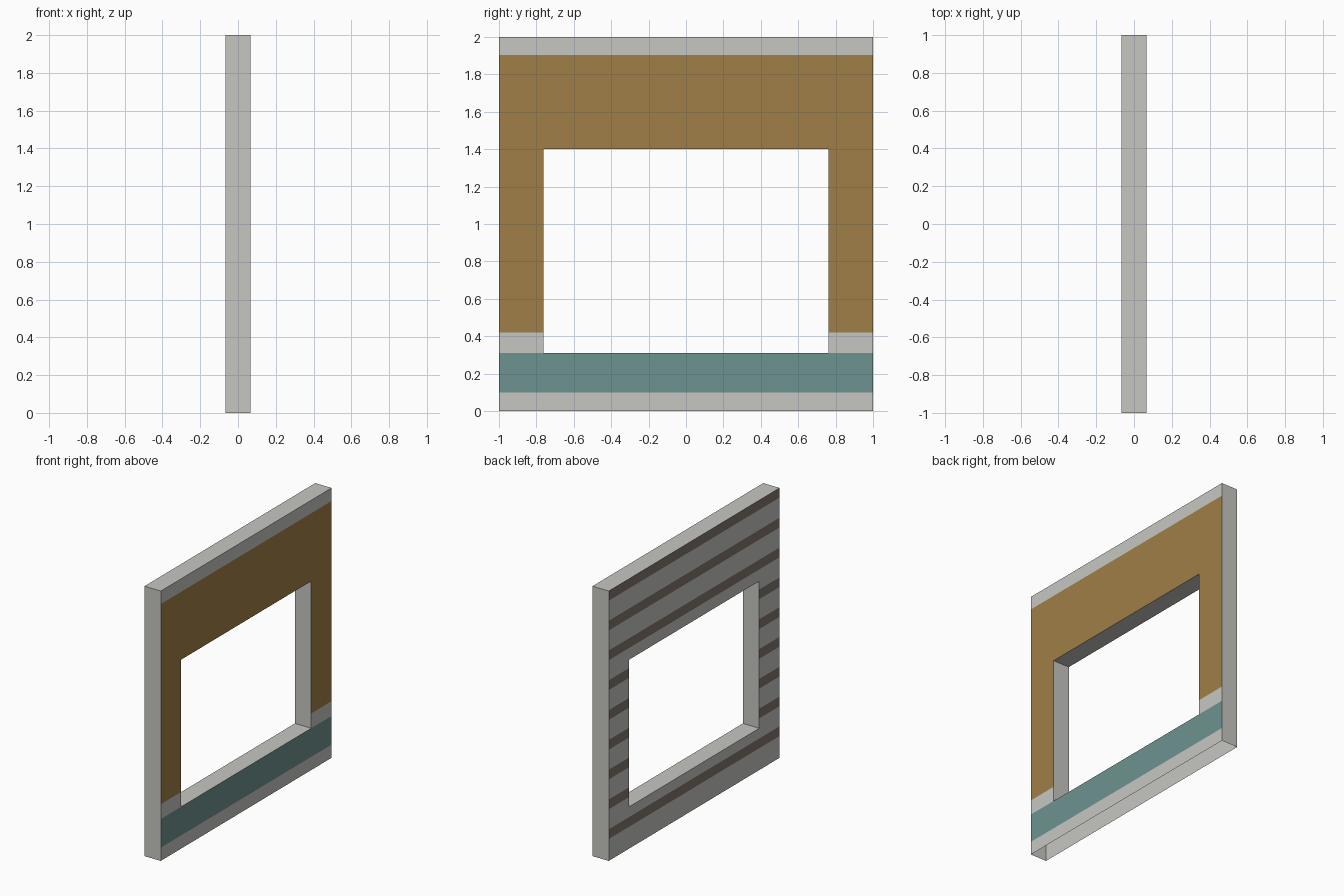
import bpy, bmesh

if "Cube" in bpy.data.objects:
    bpy.data.objects.remove(bpy.data.objects["Cube"])

T = 0.067                      # half thickness
WY, WZ0, WZ1 = 0.762, 0.31, 1.40   # window opening
STRIPES = [(0.162 + 0.2208 * k, min(0.234 + 0.2208 * k, 2.0)) for k in range(9)]


def material(name, rgb):
    m = bpy.data.materials.new(name)
    lin = [((c / 255 + 0.055) / 1.055) ** 2.4 for c in rgb]
    m.diffuse_color = (*lin, 1)
    m.use_nodes = True
    m.node_tree.nodes["Principled BSDF"].inputs["Base Color"].default_value = m.diffuse_color
    return m


mats = [material("pale grey", (198, 198, 194)),
        material("ochre", (159, 126, 71)),
        material("teal", (109, 146, 144)),
        material("dark siding line", (130, 119, 109))]


def inner_colour(z):
    """Room side: ochre wall over a teal dado, grey rails between."""
    if 0.42 < z < 1.903:
        return 1
    return 2 if 0.098 < z < 0.31 else 0


def outer_colour(z):
    """Outside: regular horizontal siding lines."""
    return 3 if any(a < z < b for a, b in STRIPES) else 0


# Grid lines shared by both sides
ys = [-1, -WY, WY, 1]
zs = sorted({0, 0.098, WZ0, 0.42, WZ1, 1.903, 2.0} | {round(v, 4) for s in STRIPES for v in s})
bm = bmesh.new()


def quad(pts, mat=0):
    f = bm.faces.new([bm.verts.new(p) for p in pts])
    f.material_index = mat


def solid(i, j):
    if not (0 <= i < len(ys) - 1 and 0 <= j < len(zs) - 1):
        return False
    return not (i == 1 and WZ0 < (zs[j] + zs[j + 1]) / 2 < WZ1)


for i in range(len(ys) - 1):
    for j in range(len(zs) - 1):
        if not solid(i, j):
            continue
        a, b, c, d = ys[i], ys[i + 1], zs[j], zs[j + 1]
        mid = (c + d) / 2
        # room side and outer side
        quad([(T, a, c), (T, b, c), (T, b, d), (T, a, d)], inner_colour(mid))
        quad([(-T, a, c), (-T, a, d), (-T, b, d), (-T, b, c)], outer_colour(mid))
        # ends, top and window reveal (the underside stays open)
        if not solid(i - 1, j):
            quad([(-T, a, c), (T, a, c), (T, a, d), (-T, a, d)])
        if not solid(i + 1, j):
            quad([(-T, b, c), (-T, b, d), (T, b, d), (T, b, c)])
        if not solid(i, j + 1):
            quad([(-T, a, d), (T, a, d), (T, b, d), (-T, b, d)])
        if j > 0 and not solid(i, j - 1):
            quad([(-T, a, c), (-T, b, c), (T, b, c), (T, a, c)])

bmesh.ops.remove_doubles(bm, verts=bm.verts, dist=1e-5)
mesh = bpy.data.meshes.new("window_wall")
bm.to_mesh(mesh)
bm.free()
for m in mats:
    mesh.materials.append(m)
wall = bpy.data.objects.new("window_wall", mesh)
bpy.context.collection.objects.link(wall)
